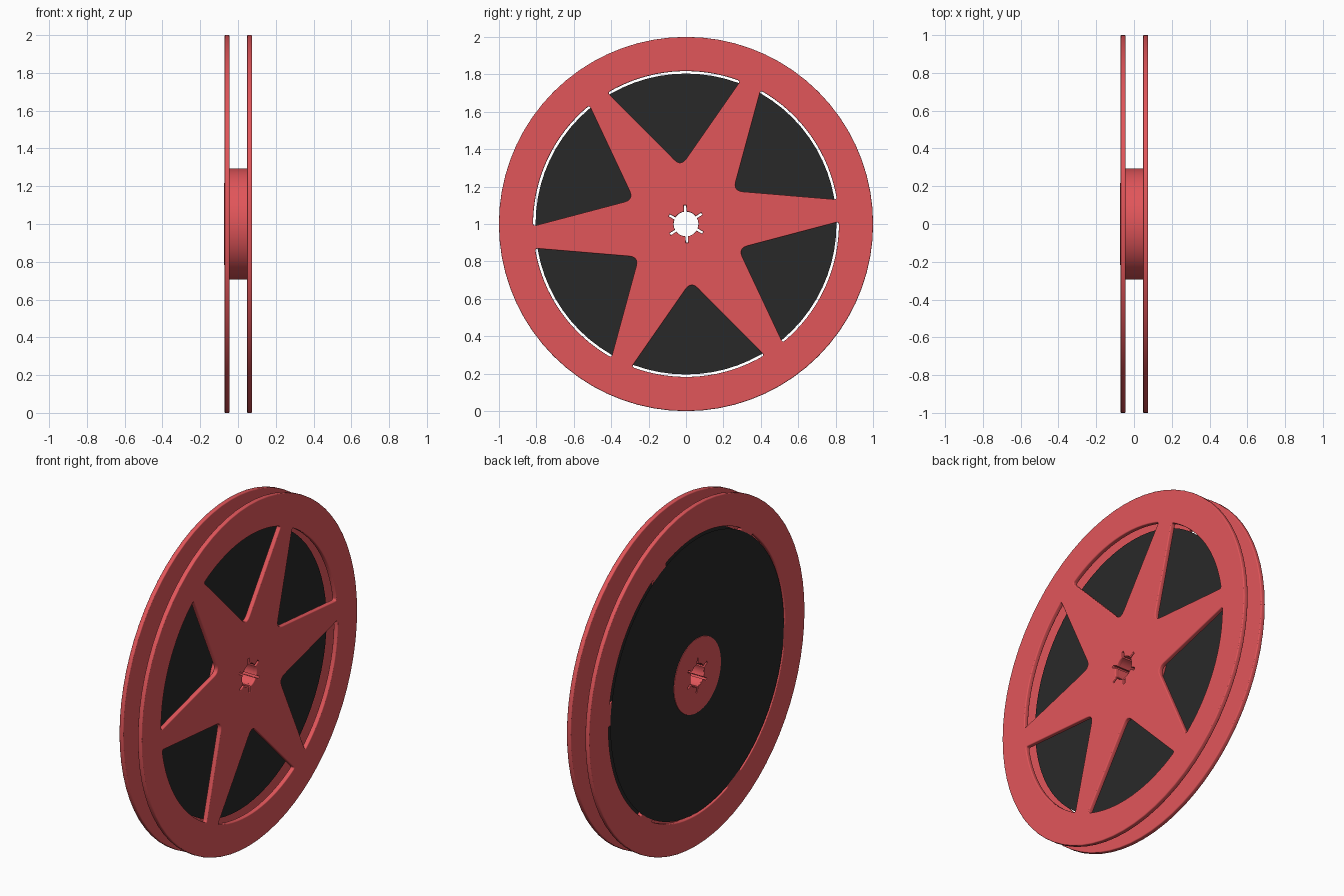
import bpy, math
from mathutils import Matrix, Vector

if "Cube" in bpy.data.objects:
    bpy.data.objects.remove(bpy.data.objects["Cube"])

def material(name, rgb):
    m = bpy.data.materials.new(name)
    m.diffuse_color = (*rgb, 1)
    m.use_nodes = True
    m.node_tree.nodes["Principled BSDF"].inputs["Base Color"].default_value = m.diffuse_color
    return m

RED = material("reel red", (0.755, 0.092, 0.102))
DARK = material("dark grey", (0.0215, 0.0215, 0.0215))

def polar(r, deg):
    a = math.radians(deg)
    return Vector((r * math.cos(a), r * math.sin(a)))

def circle(r, n=72):
    return [polar(r, 360 * i / n) for i in range(n)]

def fillet(a, p, b, d, n=5):
    """Round corner p between neighbours a and b."""
    s, e = p + (a - p).normalized() * d, p + (b - p).normalized() * d
    return [s * (1 - t) ** 2 + p * 2 * t * (1 - t) + e * t * t
            for t in (i / n for i in range(n + 1))]

def window(mid, r=0.817, half=25.8, apex=0.309):
    """Rounded fan-shaped opening between two spokes."""
    tip, lo, hi = polar(apex, mid), polar(r, mid - half), polar(r, mid + half)
    arc = [polar(r, mid - half + 2 * half * i / 16) for i in range(1, 16)]
    return (fillet(hi, tip, lo, 0.05) + fillet(tip, lo, arc[0], 0.015)
            + arc + fillet(arc[-1], hi, tip, 0.015))

def bore(r=0.066, slot=0.1, w=0.006):
    """Centre hole with six narrow radial slots."""
    pts = []
    g = math.degrees(math.asin(w / r))
    for k in range(6):
        a = 93 + 60 * k
        side = polar(w, a + 90)
        pts += [polar(r, a - g), polar(slot, a) - side, polar(slot, a) + side]
        pts += [polar(r, a + g + (60 - 2 * g) * i / 5) for i in range(5)]
    return pts

# maps the drawing plane to y/z and the thickness to x
AXES = Matrix(((0, 0, 1, 0), (1, 0, 0, 0), (0, 1, 0, 0), (0, 0, 0, 1)))

def plate(name, loops, x0, x1, mat, bevel=0.0):
    """Filled outline with holes, extruded from x0 to x1 (a sheet if equal)."""
    cu = bpy.data.curves.new(name, 'CURVE')
    cu.dimensions = '2D'
    cu.fill_mode = 'BOTH'
    for pts in loops:
        s = cu.splines.new('POLY')
        s.points.add(len(pts) - 1)
        for q, p in zip(s.points, pts):
            q.co = (p.x, p.y, 0, 1)
        s.use_cyclic_u = True
    cu.extrude = (x1 - x0) / 2 - bevel
    cu.bevel_depth = bevel
    cu.bevel_resolution = 2
    cu.offset = -bevel
    ob = bpy.data.objects.new(name, cu)
    bpy.context.collection.objects.link(ob)
    bpy.ops.object.select_all(action='DESELECT')
    ob.select_set(True)
    bpy.context.view_layer.objects.active = ob
    bpy.ops.object.convert(target='MESH')
    ob = bpy.context.object
    ob.name = name
    ob.data.transform(Matrix.Translation(((x0 + x1) / 2, 0, 1)) @ AXES)
    ob.data.materials.clear()
    ob.data.materials.append(mat)
    bpy.ops.object.shade_smooth_by_angle(angle=math.radians(35))
    return ob

windows = [window(35 + 60 * k) for k in range(6)]

# two spoked flanges
plate("left_flange", [circle(1), bore()] + windows, -0.071, -0.045, RED, 0.005)
plate("right_flange", [circle(1), bore()] + windows, 0.048, 0.075, RED, 0.005)

# drum joining the flanges
plate("hub_drum", [circle(0.294), bore()], -0.05, 0.052, RED)

# thin dark sheets: one over the left spokes, one between the flanges
plate("outer_sheet", [circle(0.804), circle(0.15)], -0.0722, -0.0722, DARK)
plate("inner_sheet", [circle(0.804), circle(0.15)], 0.012, 0.012, DARK)

# low boss around the bore on the covered side
plate("left_boss", [circle(0.218, 48), bore()], -0.075, -0.068, RED, 0.002)
